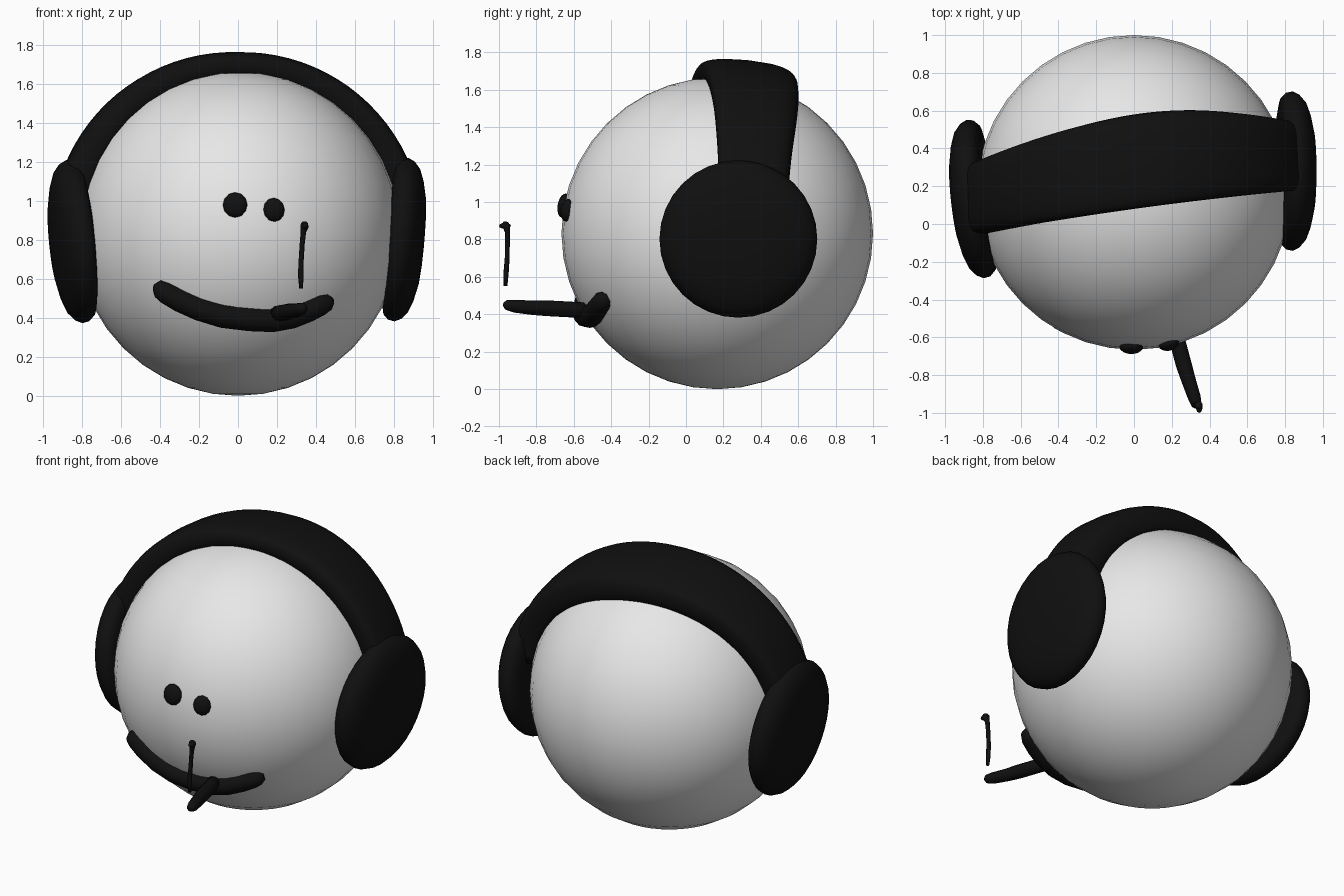
import bpy, bmesh, math
from mathutils import Vector

if "Cube" in bpy.data.objects:
    bpy.data.objects.remove(bpy.data.objects["Cube"])


def material(name, c):
    m = bpy.data.materials.new(name)
    m.diffuse_color = (*c, 1)
    m.use_nodes = True
    m.node_tree.nodes["Principled BSDF"].inputs["Base Color"].default_value = m.diffuse_color
    return m


WHITE = material("white", (0.8, 0.8, 0.8))
BLACK = material("black", (0.005, 0.005, 0.005))
CENTRE, R = Vector((0, 0.167, 0.832)), 0.833


def finish(name, bm, mat):
    bmesh.ops.recalc_face_normals(bm, faces=bm.faces)
    for f in bm.faces:
        f.smooth = True
    me = bpy.data.meshes.new(name)
    bm.to_mesh(me)
    bm.free()
    me.materials.append(mat)
    ob = bpy.data.objects.new(name, me)
    bpy.context.collection.objects.link(ob)
    return ob


def loft(name, rings, mat):
    """Skin a list of equal-length rings and cap both ends."""
    bm = bmesh.new()
    vs = [[bm.verts.new(p) for p in ring] for ring in rings]
    n = len(vs[0])
    for a, b in zip(vs, vs[1:]):
        for i in range(n):
            j = (i + 1) % n
            bm.faces.new((a[i], a[j], b[j], b[i]))
    bm.faces.new(vs[0][::-1])
    bm.faces.new(vs[-1])
    return finish(name, bm, mat)


def ring(centre, axis, r, n):
    q = Vector(axis).to_track_quat('Z', 'Y')
    return [Vector(centre) + q @ Vector((r * math.cos(math.tau * i / n),
                                         r * math.sin(math.tau * i / n), 0)) for i in range(n)]


def tube(name, pts, mat, n=12):
    """Tube through points (x, y, z, radius)."""
    ps = [Vector(p[:3]) for p in pts]
    last = len(ps) - 1
    loft(name, [ring(p, ps[min(i + 1, last)] - ps[max(i - 1, 0)], pts[i][3], n)
                for i, p in enumerate(ps)], mat)


def front_y(x, z):
    """Depth of the head surface on its front side."""
    return CENTRE.y - math.sqrt(R * R - x * x - (z - CENTRE.z) ** 2)


def ellipsoid(name, centre, axis, size, mat, u=32, v=16):
    bm = bmesh.new()
    bmesh.ops.create_uvsphere(bm, u_segments=u, v_segments=v, radius=1)
    q = Vector(axis).to_track_quat('Z', 'Y')
    for vert in bm.verts:
        vert.co = Vector(centre) + q @ Vector([a * b for a, b in zip(vert.co, size)])
    return finish(name, bm, mat)


# Round head
ellipsoid("head", CENTRE, (0, 0, 1), (R, R, R), WHITE, 40, 20)

# Eyes: flattened beads lying on the head
for name, x, z, rx, rz in (("left_eye", -0.015, 0.98, 0.063, 0.066),
                           ("right_eye", 0.185, 0.955, 0.056, 0.062)):
    p = Vector((x, front_y(x, z), z))
    ellipsoid(name, p, p - CENTRE, (rx, rz, 0.034), BLACK, 12, 8)

# Smiling mouth following the head surface
mouth = [(-0.425, 0.55, 0.025), (-0.405, 0.548, 0.05), (-0.37, 0.53, 0.058), (-0.3, 0.49, 0.06),
         (-0.2, 0.445, 0.06), (-0.08, 0.41, 0.062), (0.06, 0.393, 0.062), (0.18, 0.388, 0.062),
         (0.28, 0.405, 0.06), (0.36, 0.435, 0.058), (0.43, 0.468, 0.055), (0.462, 0.48, 0.045),
         (0.482, 0.485, 0.022)]
tube("mouth", [(x, front_y(x, z), z, r) for x, z, r in mouth], BLACK)

# Stick in the mouth with a thin wisp above it
tube("stick", [(0.19, -0.50, 0.42, 0.04), (0.23, -0.62, 0.425, 0.042), (0.265, -0.75, 0.432, 0.042),
               (0.29, -0.83, 0.435, 0.038), (0.32, -0.92, 0.443, 0.034), (0.333, -0.962, 0.45, 0.026),
               (0.338, -0.975, 0.452, 0.01)], BLACK)
tube("wisp", [(0.325, -0.965, 0.55, 0.010), (0.322, -0.962, 0.62, 0.014), (0.325, -0.956, 0.70, 0.013),
              (0.33, -0.955, 0.78, 0.013), (0.336, -0.955, 0.84, 0.015), (0.342, -0.96, 0.87, 0.022),
              (0.342, -0.967, 0.885, 0.018), (0.342, -0.968, 0.895, 0.008)], BLACK, 8)
ellipsoid("wisp_tip", (0.345, -0.968, 0.872), (0, 0, 1), (0.018, 0.032, 0.016), BLACK, 10, 6)

# Headband: rounded strap swept over the head, skewed backwards on the right
rings = []
for k in range(41):
    t = math.radians(8 + 164 * k / 40)
    c = math.cos(t)
    cy, half = 0.33 + 0.12 * c - 0.09 * c * c, 0.25 - 0.07 * c * c
    sec = []
    for i in range(24):
        a = math.tau * i / 24
        u, v = (math.copysign(abs(f(a)) ** 0.5, f(a)) for f in (math.cos, math.sin))
        y = cy + half * u
        d2 = (y - CENTRE.y) ** 2
        outer = math.sqrt(0.874 - 0.6 * d2) + 0.025 * abs(c)
        inner = math.sqrt(R * R - d2) - 0.03
        r = (outer + inner) / 2 + v * (outer - inner) / 2
        sec.append((r * c, y, CENTRE.z + r * math.sin(t)))
    rings.append(sec)
loft("headband", rings, BLACK)

# Ear cups: turned cushions, each leaning with the head
profile = [(0.03, 0.098), (0.12, 0.096), (0.22, 0.088), (0.31, 0.068), (0.37, 0.045), (0.405, 0.015),
           (0.422, -0.02), (0.415, -0.055), (0.39, -0.08), (0.34, -0.09), (0.2, -0.09)]
for name, centre, axis in (("right_ear_cup", (0.86, 0.28, 0.80), (1, 0, -0.085)),
                           ("left_ear_cup", (-0.86, 0.13, 0.79), (-1, -0.11, -0.1))):
    n = Vector(axis).normalized()
    loft(name, [ring(Vector(centre) + n * h, n, r, 32) for r, h in profile], BLACK)
